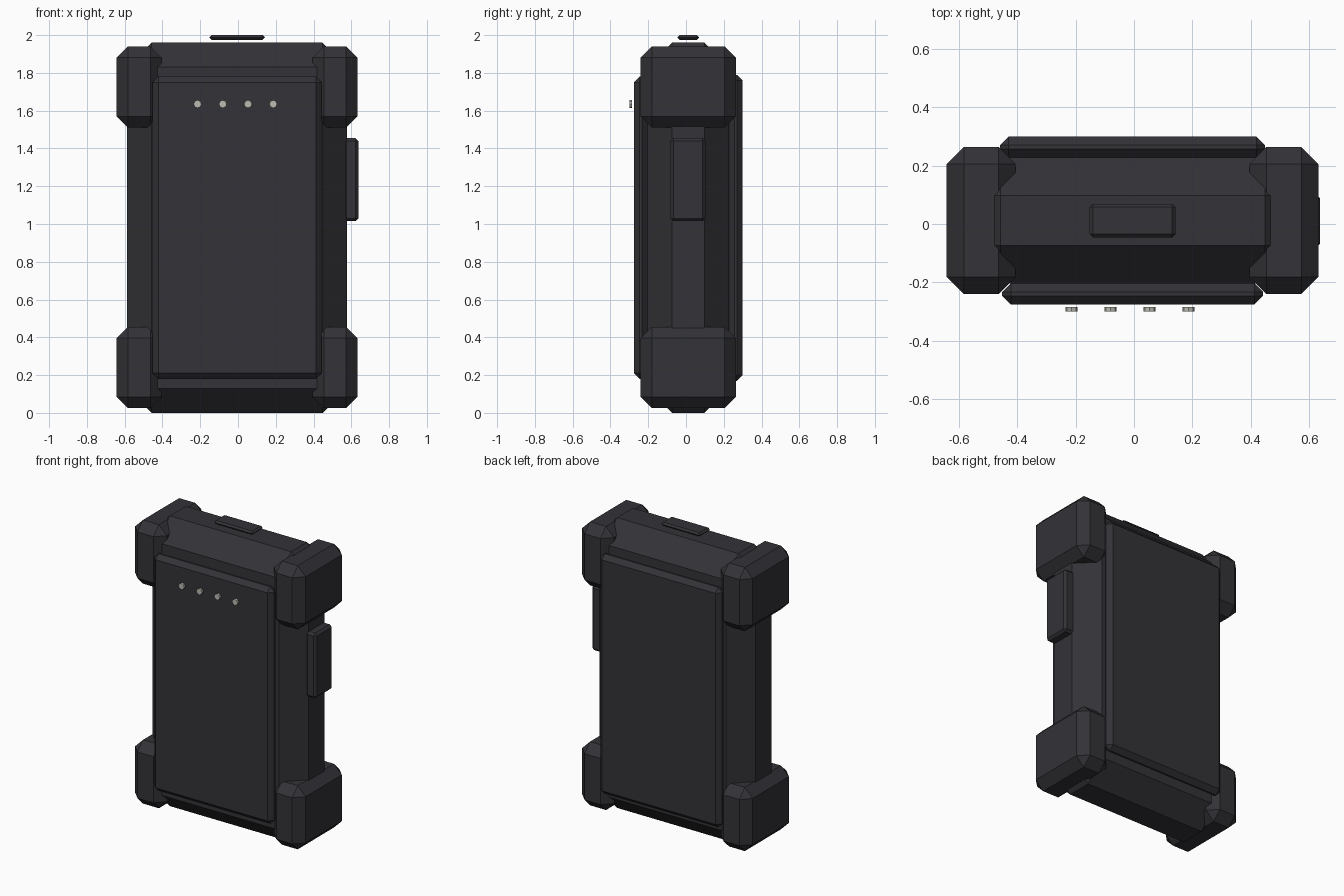
import bpy, bmesh, math
from mathutils import Matrix

if "Cube" in bpy.data.objects:
    bpy.data.objects.remove(bpy.data.objects["Cube"])


def material(name, rgb):
    m = bpy.data.materials.new(name)
    m.diffuse_color = (*rgb, 1)
    m.use_nodes = True
    m.node_tree.nodes["Principled BSDF"].inputs["Base Color"].default_value = m.diffuse_color
    return m


DARK = material("charcoal", (0.033, 0.032, 0.038))
LIGHT = material("pale_grey", (0.50, 0.50, 0.45))


def finish(name, bm, mat):
    me = bpy.data.meshes.new(name)
    bm.to_mesh(me)
    bm.free()
    me.materials.append(mat)
    ob = bpy.data.objects.new(name, me)
    bpy.context.collection.objects.link(ob)
    return ob


def chamfer_box(name, lo, hi, c, mat=DARK):
    """Box between two corners with every edge chamfered by c."""
    bm = bmesh.new()
    bmesh.ops.create_cube(bm, size=1)
    for v in bm.verts:
        for i in range(3):
            v.co[i] = (lo[i] + hi[i]) / 2 + v.co[i] * (hi[i] - lo[i])
    bmesh.ops.bevel(bm, geom=bm.edges[:], offset=c, offset_type='OFFSET',
                    segments=1, profile=0.5, affect='EDGES')
    return finish(name, bm, mat)


# Main case
chamfer_box("case", (-0.588, -0.203, 0.0), (0.578, 0.227, 1.96), 0.13)

# Raised plates on front and back
chamfer_box("front_plate", (-0.452, -0.276, 0.18), (0.442, -0.203, 1.78), 0.03)
chamfer_box("back_plate", (-0.459, 0.227, 0.17), (0.449, 0.30, 1.79), 0.03)

# Corner bumpers, mirrored about the case centre
CX = -0.005
for side, s in (("left", -1), ("right", 1)):
    xs = sorted((CX + s * 0.400, CX + s * 0.637))
    for level, z0, z1 in (("bottom", 0.025, 0.455), ("top", 1.51, 1.94)):
        chamfer_box(f"{level}_{side}_bumper", (xs[0], -0.24, z0), (xs[1], 0.264, z1), 0.059)

# Buttons
chamfer_box("side_button", (0.56, -0.082, 1.015), (0.637, 0.103, 1.455), 0.015)
chamfer_box("top_button", (-0.152, -0.046, 1.975), (0.142, 0.069, 2.0), 0.0115)

# Row of indicator lights
for i in range(4):
    bm = bmesh.new()
    bmesh.ops.create_cone(bm, cap_ends=True, segments=8, radius1=0.021, radius2=0.021, depth=0.015)
    bm.transform(Matrix.Translation((-0.214 + i * 0.1335, -0.2925, 1.635))
                 @ Matrix.Rotation(math.pi / 2, 4, 'X'))
    finish(f"indicator_light_{i + 1}", bm, LIGHT)
